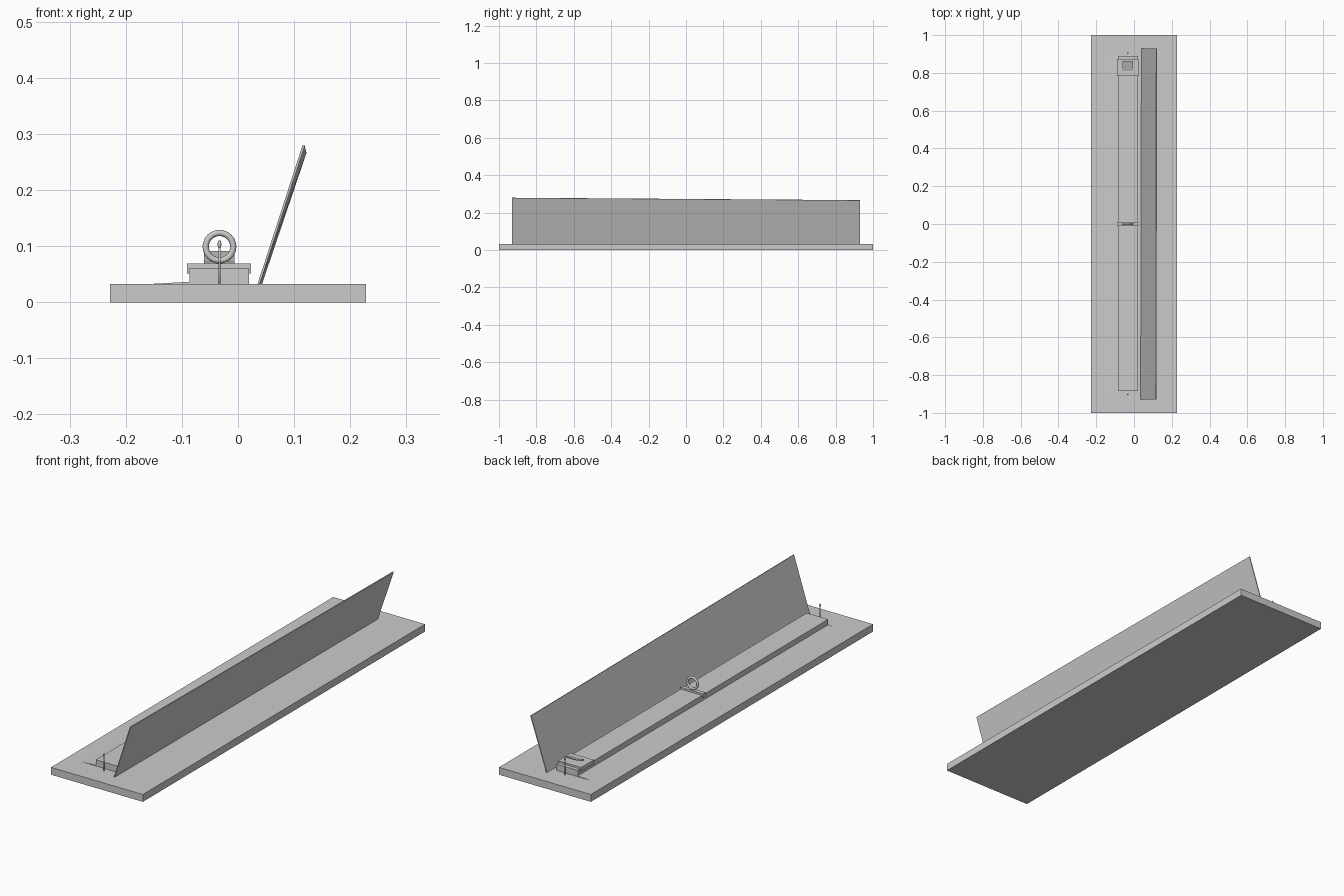
import bpy, bmesh
from mathutils import Vector

if "Cube" in bpy.data.objects:
    bpy.data.objects.remove(bpy.data.objects["Cube"])

CX = -0.033   # centre line of the rail
TOP = 0.033   # top of the base board


def mesh_object(name, bm):
    bmesh.ops.recalc_face_normals(bm, faces=bm.faces[:])
    me = bpy.data.meshes.new(name)
    bm.to_mesh(me)
    bm.free()
    ob = bpy.data.objects.new(name, me)
    bpy.context.collection.objects.link(ob)
    return ob


def loft(name, ring_a, ring_b):
    """Closed solid between two matching outlines."""
    bm = bmesh.new()
    a = [bm.verts.new(p) for p in ring_a]
    b = [bm.verts.new(p) for p in ring_b]
    bm.faces.new(a)
    bm.faces.new(b[::-1])
    n = len(a)
    for i in range(n):
        j = (i + 1) % n
        bm.faces.new((a[i], b[i], b[j], a[j]))
    return mesh_object(name, bm)


def extrude_y(name, profile, y0, y1):
    return loft(name, [(x, y0, z) for x, z in profile], [(x, y1, z) for x, z in profile])


def box(name, x0, x1, y0, y1, z0, z1):
    return extrude_y(name, [(x0, z0), (x1, z0), (x1, z1), (x0, z1)], y0, y1)


def smooth(ob):
    for p in ob.data.polygons:
        p.use_smooth = True


# Base board and rail
box("base_board", -0.228, 0.228, -1, 1, 0, TOP)
box("rail", -0.086, 0.02, -0.885, 0.89, TOP, 0.061)

# Shallow scale strip sloping down from the rail
extrude_y("scale_strip", [(-0.15, TOP), (-0.086, TOP), (-0.086, 0.0365)], -0.885, 0.89)

# Saddles wrapping over the rail
saddle = [(-0.091, 0.051), (-0.086, 0.051), (-0.086, 0.061), (0.02, 0.061),
          (0.02, 0.051), (0.023, 0.051), (0.023, 0.069), (-0.091, 0.069)]
extrude_y("lens_saddle", saddle, -0.009, 0.009)
extrude_y("mirror_saddle", saddle, 0.783, 0.873)

# Ring holder on the middle saddle
bpy.ops.mesh.primitive_torus_add(major_segments=48, minor_segments=12, major_radius=0.0245,
                                 minor_radius=0.0055, location=(CX, 0, 0.099),
                                 rotation=(1.5708, 0, 0))
ring = bpy.context.object
ring.name = "lens_ring"
smooth(ring)

# Tilted mirror plate on the rear saddle
loft("mirror_plate",
     [(-0.061, 0.81, 0.069), (-0.061, 0.863, 0.088), (-0.061, 0.863, 0.091), (-0.061, 0.81, 0.072)],
     [(-0.006, 0.81, 0.069), (-0.006, 0.863, 0.088), (-0.006, 0.863, 0.091), (-0.006, 0.81, 0.072)])

# Sighting pins with small heads at both rail ends
for name, y in (("front_pin", -0.903), ("rear_pin", 0.905)):
    bpy.ops.mesh.primitive_cylinder_add(vertices=12, radius=0.0018, depth=0.067,
                                        location=(CX, y, TOP + 0.0335))
    bpy.context.object.name = name
    smooth(bpy.context.object)
    bpy.ops.mesh.primitive_uv_sphere_add(segments=12, ring_count=8, radius=0.0075,
                                         location=(CX, y, 0.1035))
    head = bpy.context.object
    head.name = name + "_head"
    head.scale = (0.45, 0.45, 1)
    smooth(head)

# Long leaning screen, very slightly twisted and lower at the back
loft("leaning_screen",
     [(0.035, -0.93, TOP), (0.039, -0.93, TOP), (0.119, -0.93, 0.279), (0.115, -0.93, 0.28)],
     [(0.039, 0.93, TOP), (0.043, 0.93, TOP), (0.122, 0.93, 0.266), (0.118, 0.93, 0.267)])
